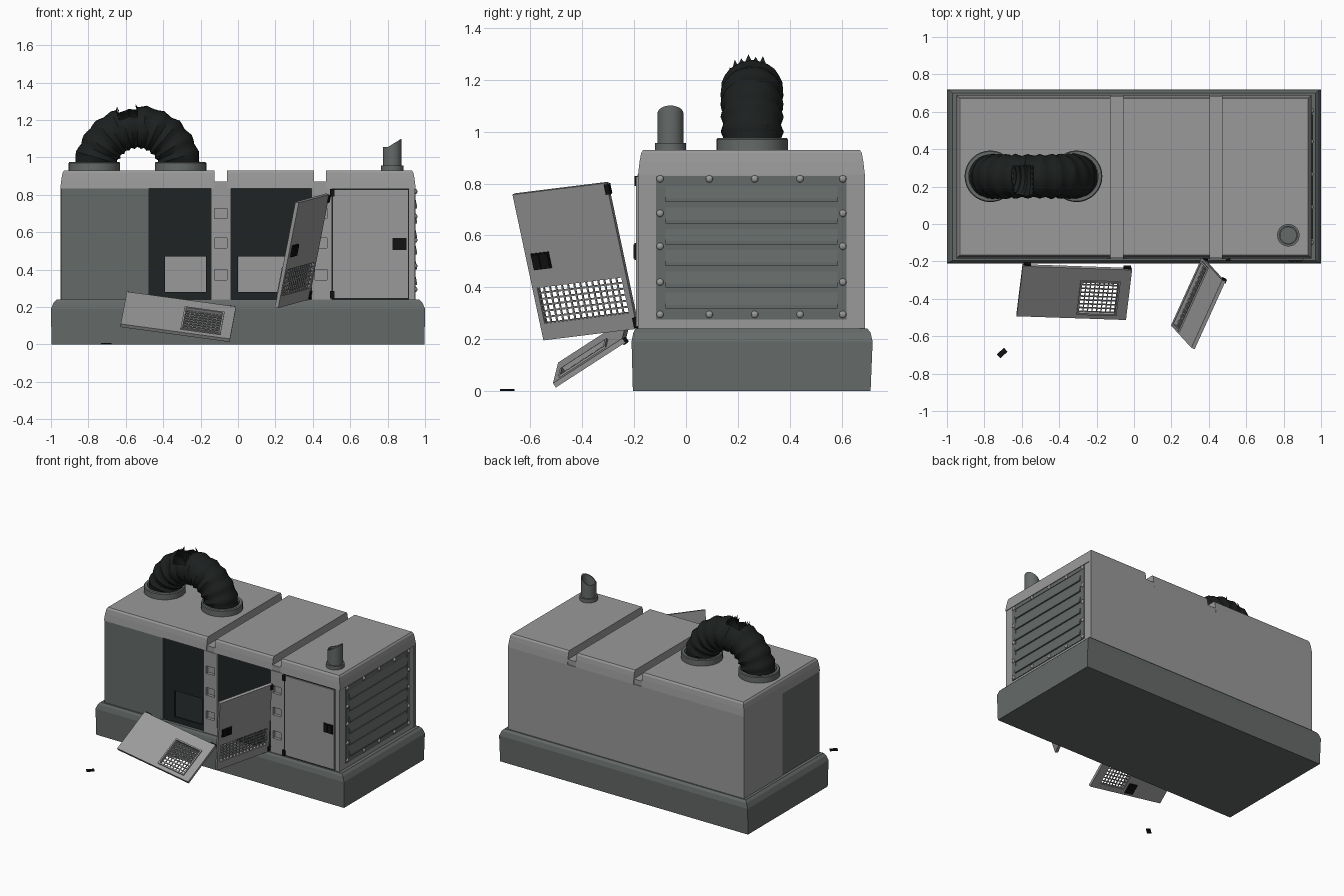
import bpy, bmesh, math, random
from mathutils import Vector, Matrix

if "Cube" in bpy.data.objects:
    bpy.data.objects.remove(bpy.data.objects["Cube"])
random.seed(4)

def material(name, c):
    m = bpy.data.materials.new(name)
    m.diffuse_color = (*c, 1)
    m.use_nodes = True
    m.node_tree.nodes["Principled BSDF"].inputs["Base Color"].default_value = m.diffuse_color
    return m

LIGHT = material("light_grey", (.32, .32, .32))
MID = material("grey_green", (.13, .145, .14))
DARK = material("dark_panel", (.013, .017, .017))
BLACK = material("black", (.006, .006, .006))
RUBBER = material("rubber", (.012, .014, .014))

def finish(name, bm, mat, M=None, smooth=False, fix=True):
    if fix:
        bmesh.ops.recalc_face_normals(bm, faces=bm.faces)
    me = bpy.data.meshes.new(name)
    bm.to_mesh(me)
    bm.free()
    me.materials.append(mat)
    ob = bpy.data.objects.new(name, me)
    bpy.context.collection.objects.link(ob)
    if M:
        ob.matrix_world = M
    if smooth:
        bpy.context.view_layer.objects.active = ob
        bpy.ops.object.select_all(action='DESELECT')
        ob.select_set(True)
        bpy.ops.object.shade_smooth_by_angle(angle=math.radians(35))
    return ob

def boxes(name, items, mat, M=None):
    bm = bmesh.new()
    for x0, x1, y0, y1, z0, z1 in items:
        T = Matrix.Translation(((x0+x1)/2, (y0+y1)/2, (z0+z1)/2)) @ Matrix.Diagonal((x1-x0, y1-y0, z1-z0, 1))
        bmesh.ops.create_cube(bm, size=1, matrix=T)
    return finish(name, bm, mat, M)

def loft(name, rings, mat, smooth=False, closed=False):
    bm = bmesh.new()
    rs = [[bm.verts.new(p) for p in r] for r in rings]
    n = len(rs[0])
    pairs = list(zip(rs, rs[1:])) + ([(rs[-1], rs[0])] if closed else [])
    for a, b in pairs:
        for i in range(n):
            bm.faces.new((a[i], a[(i+1) % n], b[(i+1) % n], b[i]))
    if not closed:
        bm.faces.new(rs[0])
        bm.faces.new(rs[-1])
    return finish(name, bm, mat, smooth=smooth)

def rect(x0, x1, y0, y1, z):
    return [(x0, y0, z), (x1, y0, z), (x1, y1, z), (x0, y1, z)]

def circle(cx, cy, r, z, n=28, slope=0):
    return [(cx+r*math.cos(t), cy+r*math.sin(t), z+slope*r*math.cos(t))
            for t in (math.tau*i/n for i in range(n))]

# base skid
loft("base", [rect(-.997, .997, -.205, .712, 0), rect(-1, 1, -.21, .72, .19),
              rect(-.985, .985, -.203, .712, .225), rect(-.97, .97, -.195, .70, .24)], MID)

# body walls
boxes("body_walls", [(-.95, .95, .67, .69, .235, .835), (-.95, -.93, .25, .67, .235, .835),
                     (.93, .945, -.185, .67, .235, .835), (.915, .93, -.185, -.15, .235, .835)], LIGHT)
boxes("corner_panel", [(-.947, -.475, -.183, -.16, .235, .835), (-.947, -.93, -.16, .25, .235, .835)], MID)
boxes("interior_floor", [(-.92, .92, -.15, .66, .23, .25)], DARK)

# roof sections and grooves between them
for i, (a, b, la, lb) in enumerate([(-.95, -.125, 1, 0), (-.06, .405, 0, 0), (.47, .95, 0, 1)]):
    loft(f"roof_{i}", [rect(a+la*d, b-lb*d, -.185+d, .69-d, z)
                       for z, d in ((.835, 0), (.885, .006), (.918, .012), (.93, .02))], LIGHT)
boxes("roof_grooves", [(x, x+.065, -.18, .685, .835, .872) for x in (-.125, .405)], LIGHT)

# front pillars with square recesses
for i, x in enumerate((-.145, .392)):
    a, b, c, d = x, x+.02, x+.085, x+.108
    parts = [(a, b, -.187, -.15, .235, .835), (c, d, -.187, -.15, .235, .835), (b, c, -.165, -.15, .235, .835)]
    parts += [(b, c, -.187, -.165, z0, z1) for z0, z1 in ((.235, .345), (.4, .515), (.57, .673), (.727, .835))]
    boxes(f"pillar_{i}", parts, LIGHT)

# dark panels with air holes behind the missing doors
for i, (a, b, h0, h1) in enumerate([(-.475, -.145, -.39, -.17), (-.037, .392, 0, .27)]):
    boxes(f"inner_panel_{i}", [(a, h0, -.172, -.157, .24, .835), (h1, b, -.172, -.157, .24, .835),
                               (h0, h1, -.172, -.157, .24, .28), (h0, h1, -.172, -.157, .47, .835)], DARK)

def latch(name, x, z, M=None, y=0):
    boxes(name, [(x, x+.075, y-.006, y, z, z+.065), (x+.005, x+.033, y-.011, y, z+.005, z+.06),
                 (x+.04, x+.07, y-.011, y, z+.005, z+.06)], BLACK, M)

# closed door
boxes("door_gap", [(.5, .917, -.184, -.16, .24, .835)], DARK)
boxes("closed_door", [(.508, .908, -.192, -.17, .248, .827)], LIGHT)
latch("closed_door_latch", .825, .505, y=-.192)
boxes("closed_door_hinges", [(.493, .515, -.199, -.18, z, z+.04) for z in (.79, .245)], BLACK)

# loose doors with a perforated grille: local x right, y inward, z up
def loose_door(name, origin, right, up, w, h, g, latch_x, hinge_x):
    v = Vector(up).normalized()
    r = Vector(right)
    r = (r - v*r.dot(v)).normalized()
    n = v.cross(r)
    M = Matrix((r, n, v)).transposed().to_4x4()
    M.translation = Vector(origin)
    u0, u1, v0, v1 = g
    t = .02
    parts = [(0, u0, 0, t, 0, h), (u1, w, 0, t, 0, h), (u0, u1, 0, t, 0, v0), (u0, u1, 0, t, v1, h)]
    nu, nv = round((u1-u0)/.026), round((v1-v0)/.026)
    for i in range(nu+1):
        x = u0+(u1-u0)*i/nu
        parts.append((x-.003, x+.003, .004, .01, v0, v1))
    for j in range(nv+1):
        z = v0+(v1-v0)*j/nv
        parts.append((u0, u1, .004, .01, z-.003, z+.003))
    e = .01
    parts += [(u0-e, u0, t, t+.008, v0-e, v1+e), (u1, u1+e, t, t+.008, v0-e, v1+e),
              (u0, u1, t, t+.008, v0-e, v0), (u0, u1, t, t+.008, v1, v1+e)]
    boxes(name, parts, LIGHT, M)
    latch(name+"_latch", latch_x, .28, M)
    boxes(name+"_hinges", [(hinge_x-.01, hinge_x+.01, -.006, .014, z, z+.04) for z in (.005, h-.045)], BLACK, M)

loose_door("fallen_door", (-.012, -.235, .186), (-.03, -.27, -.175), (-.585, .02, .08),
           .32, .59, (.087, .283, .065, .26), .23, .0)
loose_door("hanging_door", (.215, -.55, .195), (.165, .36, .05), (.11, -.12, .565),
           .40, .585, (.02, .38, .065, .21), .025, .40)

# broken latch piece on the ground
boxes("broken_latch", [(-.026, .026, -.014, .014, 0, .008)], BLACK,
      Matrix.Translation((-.705, -.69, 0)) @ Matrix.Rotation(math.radians(42), 4, 'Z'))

# radiator louvres on the right end
boxes("radiator_frame", [(.94, .95, -.115, -.08, .275, .83), (.94, .95, .585, .62, .275, .83),
                         (.94, .95, -.08, .585, .275, .31), (.94, .95, -.08, .585, .805, .83),
                         (.94, .9465, -.08, .585, .31, .805)], MID)
for i in range(6):
    z = .318+i*.082
    loft(f"louvre_{i}", [[(.945, y, z+.068), (.945, y, z), (.957, y, z), (.957, y, z+.014)]
                         for y in (-.08, .585)], MID)

# bolts round the louvres
bm = bmesh.new()
ys, zs = (-.1, .09, .265, .44, .605), (.295, .42, .558, .685, .818)
for y in ys:
    for z in zs:
        if y in (ys[0], ys[-1]) or z in (zs[0], zs[-1]):
            bmesh.ops.create_uvsphere(bm, u_segments=10, v_segments=6, radius=.014,
                                      matrix=Matrix.Translation((.95, y, z)) @ Matrix.Diagonal((.7, 1, 1, 1)))
finish("radiator_bolts", bm, LIGHT, smooth=True)

# duct collars
for i, x in enumerate((-.768, -.307)):
    loft(f"duct_collar_{i}", [circle(x, .255, r, z, 32) for r, z in
                              ((.138, .925), (.138, .97), (.133, .976), (.115, .976), (.115, .925))],
         MID, smooth=True, closed=True)

# exhaust stack
X, Y = .825, -.06
loft("exhaust_collar", [circle(X, Y, .06, .925), circle(X, Y, .06, .957)], MID, smooth=True)
loft("exhaust_pipe", [circle(X, Y, .05, .93), circle(X, Y, .05, 1.055),
                      circle(X, Y, .05, 1.07, slope=.62), circle(X, Y, .043, 1.07, slope=.62),
                      circle(X, Y, .043, .96)], MID, smooth=True)

# ribbed flexible duct, torn open on top
bm = bmesh.new()
NA, NS = 44, 24
rings = []
for i in range(NA+1):
    a = math.pi*i/NA
    rad = Vector((math.cos(a), 0, math.sin(a)))
    minor = .117 if i % 4 == 0 else (.106 if i % 4 == 2 else .111)
    ring = []
    for j in range(NS):
        b = math.tau*j/NS
        m = minor + random.uniform(-.002, .002)
        ring.append(bm.verts.new(Vector((-.537, .255, .935)) + rad*(.227+m*math.cos(b))
                                 + Vector((0, m*1.03*math.sin(b), 0))))
    rings.append(ring)
I0, I1, J0, J1 = 22, 27, -4, 2
for i in range(NA):
    for j in range(NS):
        jj = j-NS if j > NS//2 else j
        if not (I0 <= i < I1 and J0 <= jj < J1):
            bm.faces.new((rings[i][j], rings[i+1][j], rings[i+1][(j+1) % NS], rings[i][(j+1) % NS]))
for i in range(I0+1, I1):
    for j in range(J0+1, J1):
        bm.verts.remove(rings[i][j])
# raised torn flaps along both rims
for i, s in ((I0, 1), (I1, -1)):
    for j in range(J0, J1):
        p, q = rings[i][j], rings[i][j+1]
        tip = bm.verts.new((p.co+q.co)/2 + Vector((s*-.012, 0, .022+.01*(j % 2))))
        bm.faces.new((p, q, tip))
finish("flexible_duct", bm, RUBBER, smooth=True)
